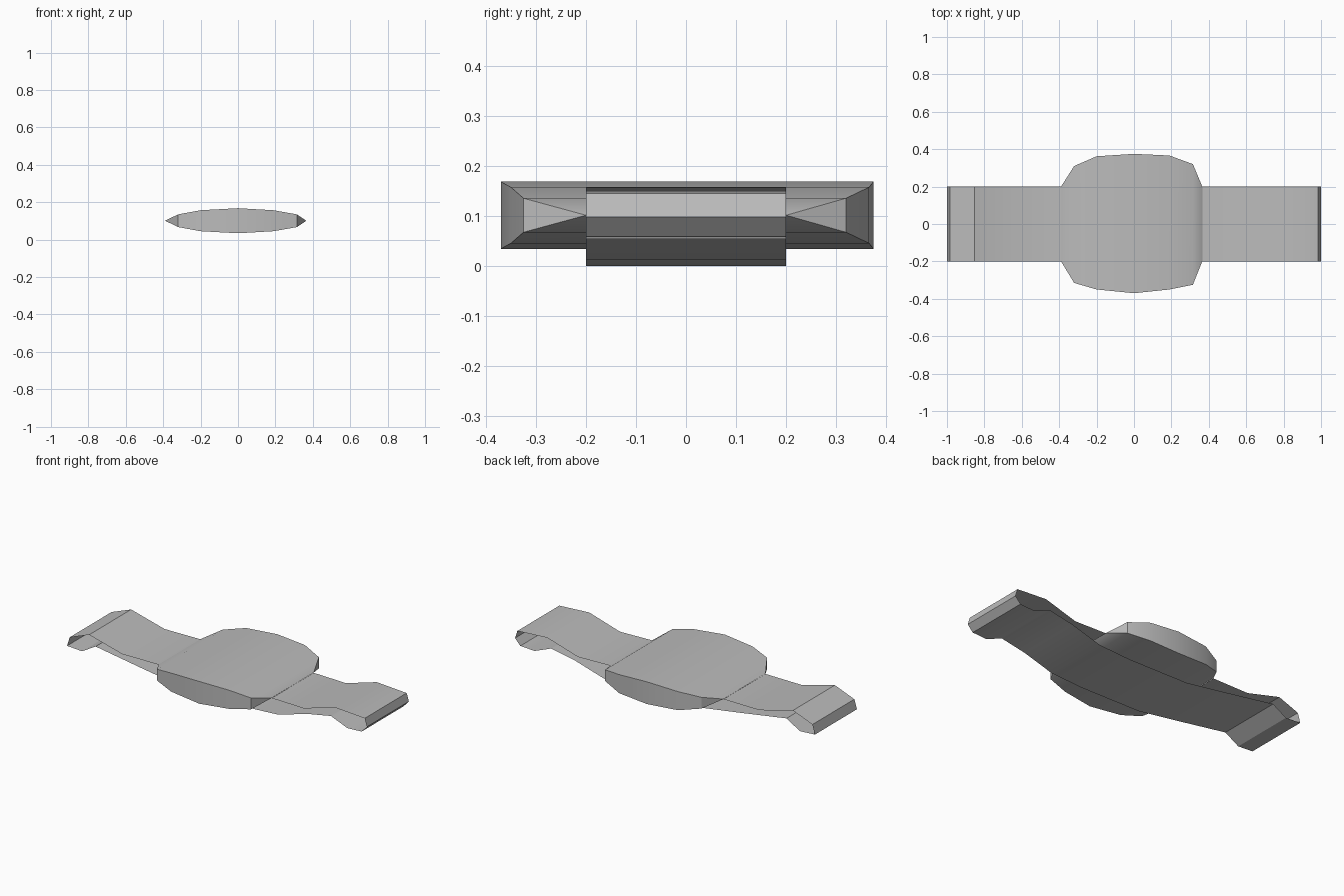
import bpy
import bmesh

cube = bpy.data.objects.get("Cube")
if cube:
    bpy.data.objects.remove(cube)

grey = bpy.data.materials.new("plain grey")
grey.use_nodes = True
grey.diffuse_color = (0.5, 0.5, 0.5, 1)
grey.node_tree.nodes["Principled BSDF"].inputs["Base Color"].default_value = grey.diffuse_color


def finish(name, bm):
    """Turn a bmesh into a smooth-shaded object that keeps sharp edges."""
    mesh = bpy.data.meshes.new(name)
    bm.to_mesh(mesh)
    bm.free()
    mesh.materials.append(grey)
    obj = bpy.data.objects.new(name, mesh)
    bpy.context.collection.objects.link(obj)
    bpy.ops.object.select_all(action="DESELECT")
    obj.select_set(True)
    bpy.context.view_layer.objects.active = obj
    bpy.ops.object.shade_smooth_by_angle(angle=0.5)


# Open-sided strap: one profile (x, z) swept across the depth
# From the body's right edge, around both ends, underneath, back to the left edge
profile = [
    (0.365, 0.1), (0.58, 0.095), (0.785, 0.156), (0.985, 0.144), (1.0, 0.097),
    (0.965, 0.059), (0.87, 0.054), (0.76, 0.098), (0.6, 0.068), (0.41, 0.012),
    (0.2, 0.0), (-0.2, 0.003), (-0.5, 0.048), (-0.81, 0.097), (-0.9, 0.044),
    (-1.0, 0.05), (-0.983, 0.106), (-0.853, 0.156), (-0.63, 0.098), (-0.39, 0.1),
]
bm = bmesh.new()
rails = [[bm.verts.new((x, y, z)) for x, z in profile] for y in (-0.2, 0.2)]
for i in range(len(profile) - 1):
    bm.faces.new((rails[0][i], rails[0][i + 1], rails[1][i + 1], rails[1][i]))
bmesh.ops.reverse_faces(bm, faces=bm.faces[:])
finish("strap", bm)

# Lens-shaped body: stations of (x, front y, back y, half height)
stations = [
    (-0.39, -0.2, 0.2, 0), (-0.32, -0.315, 0.31, 0.034), (-0.2, -0.35, 0.362, 0.056),
    (0, -0.37, 0.375, 0.067), (0.19, -0.35, 0.366, 0.056),
    (0.315, -0.325, 0.32, 0.034), (0.365, -0.2, 0.2, 0),
]
middle = 0.101
bm = bmesh.new()
rings = []
for x, front, back, half in stations:
    corners = ((front, -half), (back, -half), (back, half), (front, half))
    rings.append([bm.verts.new((x, y, middle + h)) for y, h in corners])
for a, b in zip(rings, rings[1:]):
    for i in range(4):
        j = (i + 1) % 4
        bm.faces.new((a[i], a[j], b[j], b[i]))
bmesh.ops.remove_doubles(bm, verts=bm.verts[:], dist=0.0005)
bmesh.ops.recalc_face_normals(bm, faces=bm.faces[:])
finish("body", bm)
